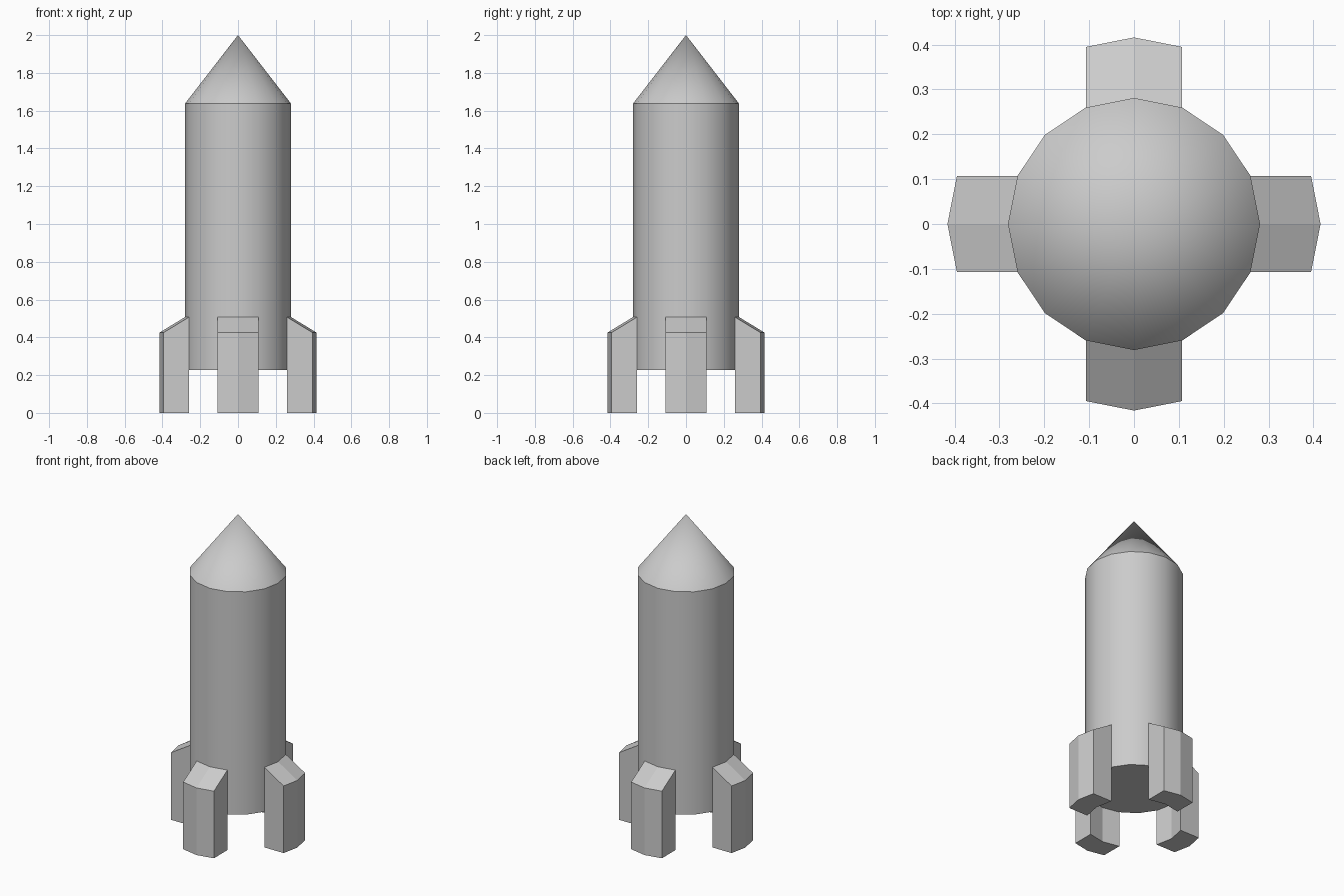
import bpy
import bmesh
from math import cos, sin, pi
from mathutils import Matrix

SIDES = 16
RADIUS = 0.281
BODY_BOTTOM, BODY_TOP, TIP = 0.226, 1.637, 2.0

if "Cube" in bpy.data.objects:
    bpy.data.objects.remove(bpy.data.objects["Cube"], do_unlink=True)

grey = bpy.data.materials.new("light_grey")
grey.use_nodes = True
grey.diffuse_color = (0.6, 0.6, 0.6, 1)
grey.node_tree.nodes["Principled BSDF"].inputs["Base Color"].default_value = (0.6, 0.6, 0.6, 1)


def finish(bm, name, angle):
    bmesh.ops.recalc_face_normals(bm, faces=bm.faces)
    mesh = bpy.data.meshes.new(name)
    bm.to_mesh(mesh)
    bm.free()
    mesh.materials.append(grey)
    obj = bpy.data.objects.new(name, mesh)
    bpy.context.collection.objects.link(obj)
    bpy.ops.object.select_all(action="DESELECT")
    obj.select_set(True)
    bpy.context.view_layer.objects.active = obj
    if angle:
        bpy.ops.object.shade_smooth_by_angle(angle=angle)
    return obj


# Rocket body with pointed nose, one closed shell
bm = bmesh.new()
rings = [[bm.verts.new((RADIUS * cos(2 * pi * i / SIDES), RADIUS * sin(2 * pi * i / SIDES), z))
          for i in range(SIDES)] for z in (BODY_BOTTOM, BODY_TOP)]
tip = bm.verts.new((0, 0, TIP))
bm.faces.new(rings[0])
for i in range(SIDES):
    j = (i + 1) % SIDES
    bm.faces.new((rings[0][i], rings[0][j], rings[1][j], rings[1][i]))
    bm.faces.new((rings[1][i], rings[1][j], tip))
finish(bm, "rocket_body", pi / 6)


# Fin: side profile swept over two body facets, open where it meets the hull
def build_fin(name, turn):
    profile = [(0, BODY_BOTTOM), (0, 0), (0.135, 0), (0.135, 0.425), (0, 0.507)]
    bm = bmesh.new()
    columns = []
    for step in (-1, 0, 1):
        a = step * 2 * pi / SIDES
        columns.append([bm.verts.new((RADIUS * cos(a) + out, RADIUS * sin(a), z))
                        for out, z in profile])
    for left, right in zip(columns, columns[1:]):
        for k in range(len(profile) - 1):
            bm.faces.new((left[k], left[k + 1], right[k + 1], right[k]))
    bm.faces.new(columns[0])
    bm.faces.new(columns[-1])
    bm.transform(Matrix.Rotation(turn, 4, "Z"))
    finish(bm, name, 0)


for n, side in enumerate(("left", "back", "right", "front")):
    build_fin(side + "_fin", n * pi / 2)
